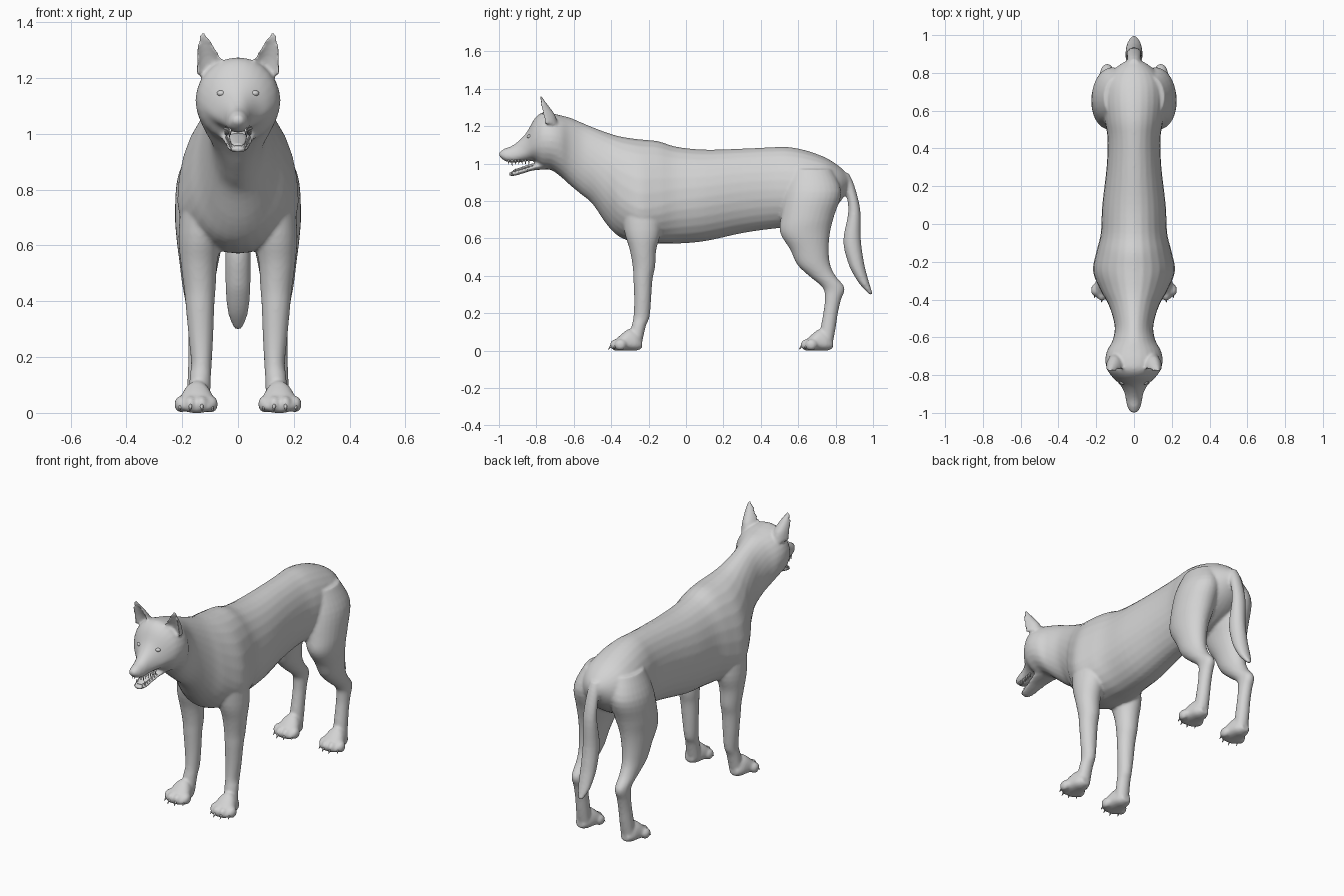
import bpy, bmesh, math
from mathutils import Matrix, Vector

grey = bpy.data.materials.new("grey_coat")
grey.diffuse_color = (0.65, 0.65, 0.65, 1)


def spline(rows, steps=4):
    """Smooth (Catmull-Rom) interpolation through section rows."""
    out = []
    for i in range(len(rows) - 1):
        p = [rows[max(0, min(len(rows) - 1, i + k))] for k in (-1, 0, 1, 2)]
        for j in range(steps):
            t = j / steps
            out.append([0.5 * (2 * b + (c - a) * t + (2 * a - 5 * b + 4 * c - d) * t * t
                               + (3 * b - a - 3 * c + d) * t ** 3) for a, b, c, d in zip(*p)])
    return out + [list(rows[-1])]


def loft(bm, rings):
    vs = [[bm.verts.new(p) for p in r] for r in rings]
    n = len(vs[0])
    for a, b in zip(vs, vs[1:]):
        for i in range(n):
            bm.faces.new((a[i], a[(i + 1) % n], b[(i + 1) % n], b[i]))
    bm.faces.new(vs[0][::-1])
    bm.faces.new(vs[-1])


def angles(n=28):
    return [2 * math.pi * i / n for i in range(n)]


def loft_y(bm, rows, xc=0):
    """Sections across y: (y, top, bottom, half width, height of widest point)."""
    loft(bm, [[(xc + w * math.cos(t), y, mid + math.sin(t) * ((top - mid) if math.sin(t) > 0 else (mid - bot)))
               for t in angles()] for y, top, bot, w, mid in spline(rows)])


def loft_z(bm, rows, side=1, front=1.0):
    """Sections across z: (z, y centre, y radius, x centre, x radius)."""
    loft(bm, [[(side * (xc + rx * math.cos(t)),
                yc + ry * math.sin(t) * (1 if math.sin(t) > 0 else front), z)
               for t in angles()] for z, yc, ry, xc, rx in spline(rows)])


def ball(bm, c, r, seg=20):
    bmesh.ops.create_uvsphere(bm, u_segments=seg, v_segments=seg // 2, radius=1,
                              matrix=Matrix.Translation(c) @ Matrix.Diagonal((*r, 1)))


def spike(bm, base, tip, r):
    d = Vector(tip) - Vector(base)
    m = Matrix.Translation((Vector(base) + Vector(tip)) / 2) @ d.to_track_quat('Z', 'Y').to_matrix().to_4x4()
    bmesh.ops.create_cone(bm, cap_ends=True, segments=8, radius1=r, radius2=r * 0.1,
                          depth=d.length, matrix=m)


def finish(bm, name):
    bmesh.ops.recalc_face_normals(bm, faces=bm.faces)
    for f in bm.faces:
        f.smooth = True
    me = bpy.data.meshes.new(name)
    bm.to_mesh(me)
    bm.free()
    me.materials.append(grey)
    ob = bpy.data.objects.new(name, me)
    bpy.context.collection.objects.link(ob)
    return ob


body = bmesh.new()
claws = bmesh.new()

# trunk, neck, skull and muzzle
loft_y(body, [
    (-0.998, 1.062, 1.038, 0.016, 1.05), (-0.97, 1.08, 1.015, 0.034, 1.04),
    (-0.93, 1.095, 1.005, 0.043, 1.04), (-0.89, 1.125, 1.008, 0.052, 1.05),
    (-0.85, 1.17, 1.012, 0.075, 1.07), (-0.81, 1.24, 1.012, 0.115, 1.10),
    (-0.77, 1.272, 0.975, 0.142, 1.12), (-0.72, 1.27, 0.965, 0.152, 1.12),
    (-0.67, 1.258, 0.93, 0.142, 1.11), (-0.62, 1.245, 0.885, 0.115, 1.08),
    (-0.56, 1.22, 0.835, 0.102, 1.03), (-0.50, 1.195, 0.785, 0.11, 0.98),
    (-0.42, 1.165, 0.67, 0.138, 0.90), (-0.35, 1.145, 0.605, 0.178, 0.82),
    (-0.25, 1.13, 0.575, 0.217, 0.76), (-0.15, 1.12, 0.572, 0.20, 0.77),
    (-0.05, 1.09, 0.572, 0.176, 0.80), (0.10, 1.075, 0.585, 0.168, 0.82),
    (0.30, 1.08, 0.628, 0.145, 0.85), (0.45, 1.087, 0.65, 0.14, 0.86),
    (0.55, 1.088, 0.66, 0.155, 0.86), (0.65, 1.068, 0.68, 0.165, 0.86),
    (0.75, 1.03, 0.73, 0.155, 0.87), (0.82, 0.985, 0.79, 0.105, 0.88),
    (0.865, 0.94, 0.86, 0.04, 0.90)])

# lower jaw and nose pad
loft_y(body, [(-0.74, 1.03, 0.97, 0.07, 1.0), (-0.82, 0.993, 0.963, 0.055, 0.978),
              (-0.87, 0.975, 0.948, 0.045, 0.962), (-0.92, 0.96, 0.934, 0.036, 0.947),
              (-0.945, 0.953, 0.936, 0.018, 0.945)])
ball(body, (0, -0.983, 1.052), (0.024, 0.017, 0.017))

# tail
loft_z(body, [(0.95, 0.84, 0.03, 0, 0.03), (0.88, 0.873, 0.028, 0, 0.035), (0.75, 0.90, 0.032, 0, 0.04),
              (0.59, 0.888, 0.047, 0, 0.045), (0.475, 0.908, 0.043, 0, 0.045), (0.41, 0.93, 0.036, 0, 0.042),
              (0.35, 0.958, 0.025, 0, 0.034), (0.30, 0.99, 0.01, 0, 0.014)])

for s in (-1, 1):
    # ear with a hollow front
    loft_z(body, [(1.21, -0.77, 0.085, 0.098, 0.053), (1.26, -0.775, 0.075, 0.103, 0.046),
                  (1.30, -0.78, 0.052, 0.112, 0.035), (1.335, -0.784, 0.03, 0.121, 0.021),
                  (1.362, -0.786, 0.014, 0.127, 0.008)], s, -0.4)
    # front leg
    loft_z(body, [(0.80, -0.24, 0.11, 0.12, 0.08), (0.64, -0.232, 0.098, 0.135, 0.078),
                  (0.54, -0.23, 0.071, 0.14, 0.066), (0.45, -0.225, 0.06, 0.137, 0.057),
                  (0.38, -0.23, 0.051, 0.136, 0.051), (0.27, -0.232, 0.045, 0.133, 0.044),
                  (0.18, -0.238, 0.043, 0.131, 0.037), (0.13, -0.253, 0.038, 0.135, 0.038),
                  (0.04, -0.27, 0.035, 0.14, 0.04)], s)
    # hind leg
    loft_z(body, [(0.97, 0.67, 0.11, 0.09, 0.07), (0.85, 0.68, 0.15, 0.115, 0.10),
                  (0.72, 0.65, 0.142, 0.126, 0.10), (0.63, 0.637, 0.133, 0.135, 0.086),
                  (0.54, 0.66, 0.103, 0.14, 0.07), (0.46, 0.683, 0.088, 0.142, 0.058),
                  (0.40, 0.728, 0.071, 0.142, 0.047), (0.335, 0.79, 0.058, 0.142, 0.038),
                  (0.27, 0.785, 0.043, 0.142, 0.036), (0.20, 0.773, 0.039, 0.142, 0.036),
                  (0.12, 0.76, 0.04, 0.143, 0.038), (0.04, 0.75, 0.035, 0.145, 0.04)], s)
    # paws, toes and claws
    for heel in (-0.235, 0.785):
        rows = [(0, 0.05, 0.012, 0.025, 0.03), (-0.03, 0.10, 0.0, 0.045, 0.035),
                (-0.07, 0.115, 0.0, 0.056, 0.035), (-0.11, 0.088, 0.0, 0.066, 0.03),
                (-0.145, 0.055, 0.0, 0.062, 0.025), (-0.16, 0.04, 0.01, 0.045, 0.02)]
        loft_y(body, [(heel + r[0],) + r[1:] for r in rows], s * 0.147)
        for dx, dy in ((-0.055, -0.115), (-0.02, -0.14), (0.02, -0.14), (0.055, -0.115)):
            x, y = s * 0.15 + dx, heel + dy
            ball(body, (x, y, 0.031), (0.023, 0.032, 0.03))
            spike(claws, (x, y - 0.022, 0.028), (x + dx * 0.1, y - 0.041, 0.006), 0.008)

# fuse everything into one smooth skin
ob = finish(body, "body")
rm = ob.modifiers.new("fuse", 'REMESH')
rm.mode = 'VOXEL'
rm.voxel_size = 0.008
rm.use_smooth_shade = True
sm = ob.modifiers.new("soften", 'SMOOTH')
sm.factor = 0.5
sm.iterations = 4
finish(claws, "claws")

# eyes
eyes = bmesh.new()
for s in (-1, 1):
    ball(eyes, (s * 0.06, -0.836, 1.145), (0.016, 0.014, 0.011), 16)
finish(eyes, "eyes")

# teeth: both rows, with longer canines near the front
teeth = bmesh.new()
for s in (-1, 1):
    for i in range(7):
        y = -0.84 - i * 0.018
        big = 1.8 if i == 5 else 1
        x = s * (0.046 - i * 0.0032)
        spike(teeth, (x, y, 1.022), (x, y, 1.006 - 0.012 * big), 0.006)
        yl = y + 0.018
        zl = 0.985 - (-0.82 - yl) * 0.33
        spike(teeth, (x * 0.9, yl, zl - 0.006), (x * 0.9, yl, zl + 0.012 * big), 0.006)
finish(teeth, "teeth")

# tongue
tongue = bmesh.new()
loft_y(tongue, [(-0.78, 1.01, 0.985, 0.03, 0.998), (-0.84, 0.995, 0.975, 0.03, 0.985),
                (-0.89, 0.978, 0.96, 0.027, 0.97), (-0.925, 0.965, 0.953, 0.014, 0.959)])
finish(tongue, "tongue")
